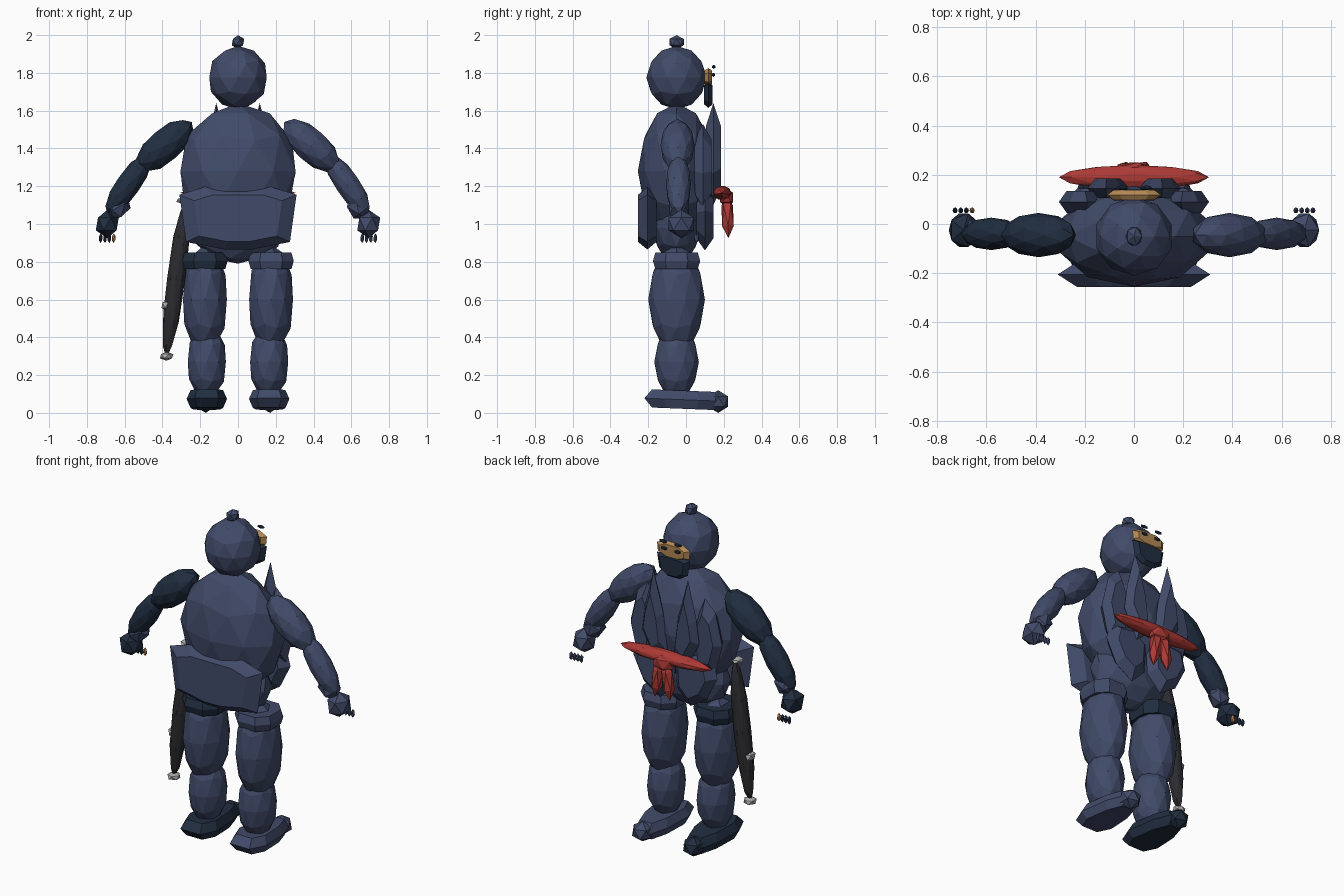
import bpy, bmesh
from mathutils import Vector, Matrix

if "Cube" in bpy.data.objects:
    bpy.data.objects.remove(bpy.data.objects["Cube"])


def material(name, rgb):
    m = bpy.data.materials.new(name)
    m.diffuse_color = (*rgb, 1)
    m.use_nodes = True
    m.node_tree.nodes["Principled BSDF"].inputs["Base Color"].default_value = m.diffuse_color
    return m


NAVY = material("navy cloth", (0.053, 0.070, 0.142))
DARK = material("dark navy cloth", (0.015, 0.027, 0.052))
RED = material("red cloth", (0.42, 0.042, 0.036))
SKIN = material("tan skin", (0.45, 0.25, 0.09))
BLACK = material("black lacquer", (0.025, 0.025, 0.03))
METAL = material("grey metal", (0.42, 0.42, 0.42))


def finish(name, bm, mat):
    bmesh.ops.recalc_face_normals(bm, faces=bm.faces)
    me = bpy.data.meshes.new(name)
    bm.to_mesh(me)
    bm.free()
    me.materials.append(mat)
    ob = bpy.data.objects.new(name, me)
    bpy.context.collection.objects.link(ob)
    return ob


def ball(name, loc, radii, mat, sub=2, axis=(0, 0, 1)):
    """Faceted ellipsoid whose local z points along axis."""
    bm = bmesh.new()
    rot = Vector((0, 0, 1)).rotation_difference(Vector(axis)).to_matrix().to_4x4()
    mtx = Matrix.Translation(loc) @ rot @ Matrix.Diagonal((*radii, 1))
    bmesh.ops.create_icosphere(bm, subdivisions=sub, radius=1, matrix=mtx)
    return finish(name, bm, mat)


def limb(name, a, b, r, mat, sub=2):
    """Ellipsoid stretched between two points."""
    a, b = Vector(a), Vector(b)
    return ball(name, (a + b) / 2, (r, r, (b - a).length / 2), mat, sub, b - a)


def gem(name, outline, depth, thick, mat, inset=0.6, flat=False, sx=1, lean=0):
    """Sharp-edged plate: outline ring with a smaller ring in front and behind.
    Upright in the xz plane, or lying in the xy plane when flat."""
    bm = bmesh.new()
    n = len(outline)
    cx = sum(p[0] for p in outline) / n
    cy = sum(p[1] for p in outline) / n
    rings = []
    for k, d in ((inset, -thick), (1, 0), (inset, thick)):
        ring = []
        for u, v in outline:
            u, v = cx + (u - cx) * k, cy + (v - cy) * k
            w = depth + d + lean * (v - cy)
            ring.append(bm.verts.new((u * sx, v, w) if flat else (u * sx, w, v)))
        rings.append(ring)
    for a, b in zip(rings, rings[1:]):
        for i in range(n):
            j = (i + 1) % n
            bm.faces.new((a[i], a[j], b[j], b[i]))
    bm.faces.new(rings[0])
    bm.faces.new(rings[2])
    return finish(name, bm, mat)


def mirrored(half):
    """Complete an outline from its +x half, listed top to bottom."""
    return half + [(-x, v) for x, v in reversed(half) if x > 0]


# Head and body
ball("head", (0, -0.05, 1.775), (0.16, 0.16, 0.168), NAVY)
ball("topknot", (0, -0.05, 1.963), (0.037, 0.045, 0.037), NAVY, 1)
ball("torso", (0, -0.05, 1.28), (0.32, 0.205, 0.36), NAVY)
ball("hips", (0, -0.05, 0.98), (0.25, 0.125, 0.19), NAVY)

# Face plate, cloth mask, eyes and brows
gem("face_strip", mirrored([(0.06, 1.825), (0.11, 1.80), (0.105, 1.75), (0.05, 1.73)]),
    0.118, 0.02, SKIN, 0.75)
gem("mask", mirrored([(0.07, 1.75), (0.11, 1.74), (0.095, 1.65), (0.04, 1.615)]),
    0.118, 0.022, DARK, 0.75)

# Skirt, back panel
gem("back_skirt", mirrored([(0.18, 1.195), (0.31, 1.155), (0.275, 0.905), (0.07, 0.865)]),
    -0.205, 0.05, NAVY, 0.75)

# Sash with knot and tails
ball("sash", (0, 0.19, 1.165), (0.038, 0.05, 0.305), RED, 2, (1, 0, 0))
ball("sash_knot", (0, 0.215, 1.14), (0.075, 0.04, 0.055), RED, 1)

for s, side in ((-1, "left"), (1, "right")):
    tone = DARK if s < 0 else NAVY

    # Eyes and brows
    ball(f"eye_{side}", (s * 0.045, 0.145, 1.79), (0.022, 0.01, 0.011), DARK, 1)
    ball(f"brow_{side}", (s * 0.05, 0.147, 1.832), (0.026, 0.01, 0.011), DARK, 1)

    # Sash tail
    limb(f"sash_tail_{side}", (s * 0.02, 0.215, 1.16), (s * 0.05, 0.225, 0.925), 0.036, RED, 1)

    # Jacket lapel, vest flap and front skirt leaf
    gem(f"lapel_{side}", [(0.115, 1.64), (0.17, 1.42), (0.19, 1.27), (0.10, 1.10),
                          (0.02, 1.17), (0.05, 1.40)], 0.145, 0.04, NAVY, 0.6, sx=s)
    gem(f"vest_flap_{side}", [(0.19, 1.53), (0.26, 1.46), (0.305, 1.27), (0.26, 1.09),
                              (0.15, 1.08), (0.12, 1.35)], 0.09, 0.045, NAVY, 0.65, sx=s)
    gem(f"front_skirt_{side}", [(0.10, 1.20), (0.25, 1.18), (0.28, 1.07), (0.21, 0.93),
                                (0.10, 0.86), (0.01, 0.95), (0.0, 1.12)],
        0.10, 0.045, NAVY, 0.65, sx=s)

    # Arm
    limb(f"upper_arm_{side}", (s * 0.245, -0.045, 1.54), (s * 0.53, -0.045, 1.29), 0.09, tone)
    limb(f"forearm_{side}", (s * 0.47, -0.04, 1.37), (s * 0.69, -0.04, 1.05), 0.066, tone)
    limb(f"wrist_cuff_{side}", (s * 0.585, -0.035, 1.15), (s * 0.68, -0.035, 1.03), 0.06, NAVY, 1)
    ball(f"hand_{side}", (s * 0.692, -0.025, 1.0), (0.068, 0.08, 0.075), tone, 1)
    for i in range(4):
        x = 0.658 + 0.023 * i
        tip = SKIN if s < 0 and i == 0 else tone
        ball(f"finger_{side}_{i}", (s * x, 0.055, 0.925), (0.011, 0.013, 0.026), tip, 1)

    # Leg
    ball(f"thigh_{side}", (s * 0.175, -0.05, 0.60), (0.122, 0.15, 0.29), NAVY)
    ball(f"shin_{side}", (s * 0.165, -0.05, 0.27), (0.106, 0.118, 0.20), NAVY)
    octagon = mirrored([(0.06, 0.125), (0.12, 0.06), (0.12, -0.06), (0.06, -0.125)])
    garter = gem(f"garter_{side}", octagon, 0.805, 0.043, tone, 0.9, flat=True)
    garter.location = (s * 0.175, -0.05, 0)

    # Foot with toe cap
    sole = mirrored([(0.05, 0.19), (0.09, 0.07), (0.107, -0.12), (0.065, -0.22)])
    foot = gem(f"foot_{side}", sole, 0.07, 0.048, tone, 0.8, flat=True, lean=-0.04)
    foot.location.x = s * 0.165
    ball(f"toe_{side}", (s * 0.17, 0.17, 0.06), (0.065, 0.063, 0.06), tone, 1)

# Scabbard with metal fittings
limb("scabbard", (-0.275, -0.07, 1.13), (-0.38, -0.07, 0.29), 0.05, BLACK)
for name, loc, r in (("sword_guard", (-0.29, -0.07, 1.125), (0.04, 0.04, 0.018)),
                     ("scabbard_band", (-0.378, -0.07, 0.57), (0.03, 0.04, 0.032)),
                     ("scabbard_tip", (-0.378, -0.07, 0.30), (0.04, 0.04, 0.024))):
    ball(name, loc, r, METAL, 1)
